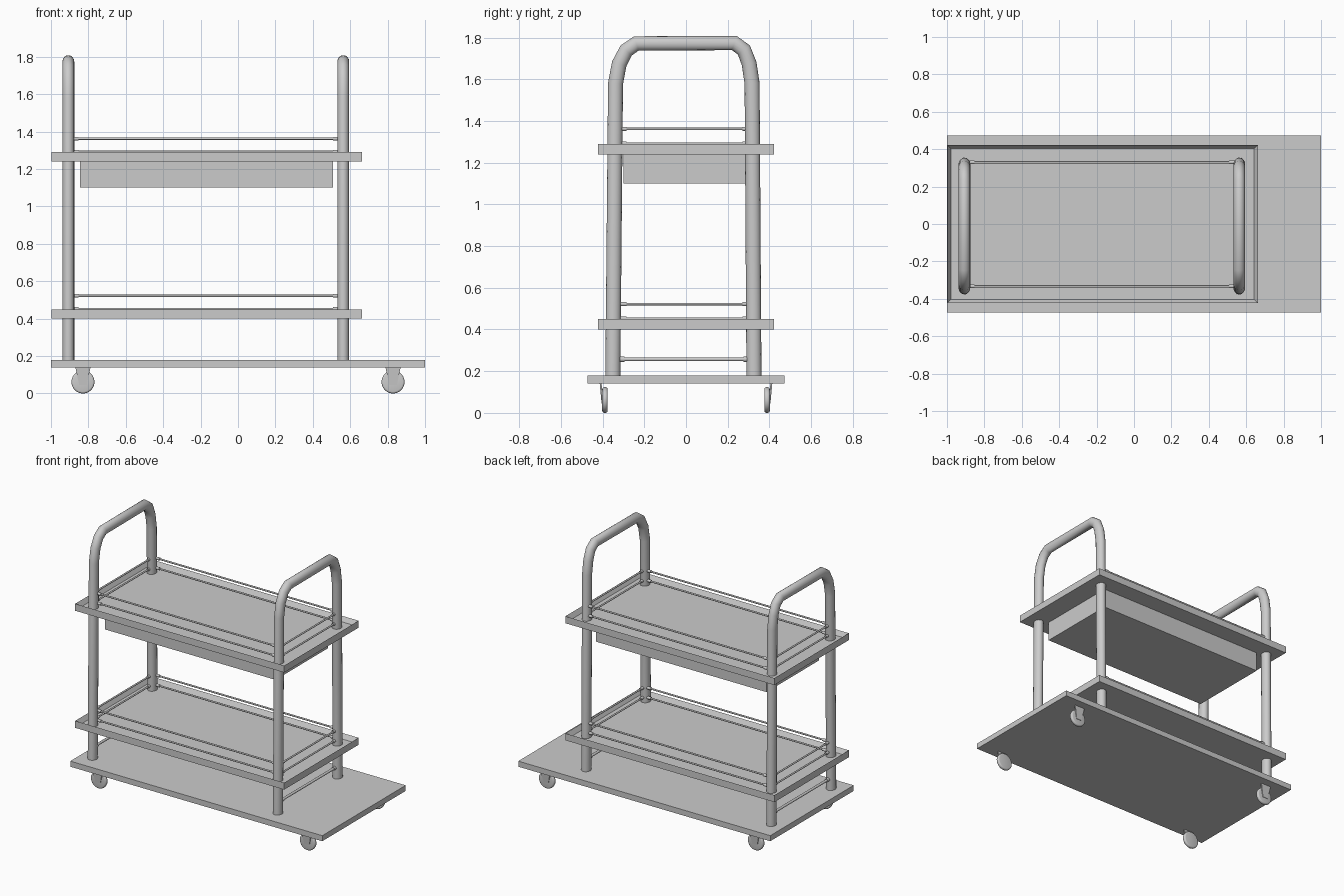
import bpy, bmesh, math
from mathutils import Vector

if "Cube" in bpy.data.objects:
    bpy.data.objects.remove(bpy.data.objects["Cube"])

LEFT_X, RIGHT_X = -0.907, 0.563      # the two tubular frames
TRAYS = (0.40, 1.24)                 # underside height of each tray


def finish(name, bm, smooth=False):
    bmesh.ops.recalc_face_normals(bm, faces=bm.faces)
    me = bpy.data.meshes.new(name)
    bm.to_mesh(me)
    bm.free()
    ob = bpy.data.objects.new(name, me)
    bpy.context.collection.objects.link(ob)
    if smooth:
        bpy.ops.object.select_all(action='DESELECT')
        bpy.context.view_layer.objects.active = ob
        ob.select_set(True)
        bpy.ops.object.shade_smooth_by_angle(angle=math.radians(35))
    return ob


def add_box(bm, lo, hi):
    verts = bmesh.ops.create_cube(bm, size=1)['verts']
    for v in verts:
        v.co = [l if c < 0 else h for c, l, h in zip(v.co, lo, hi)]
    return verts


def box(name, lo, hi):
    bm = bmesh.new()
    add_box(bm, lo, hi)
    return finish(name, bm)


def add_rod(bm, a, b, r, sides=12):
    a, b = Vector(a), Vector(b)
    d = b - a
    verts = bmesh.ops.create_cone(bm, cap_ends=True, segments=sides, radius1=r,
                                  radius2=r, depth=d.length)['verts']
    bmesh.ops.rotate(bm, verts=verts, matrix=d.to_track_quat('Z', 'Y').to_matrix())
    bmesh.ops.translate(bm, verts=verts, vec=(a + b) / 2)


def rail(name, a, b, r=0.006):
    # thin rod with a thicker collar at each end
    a, b = Vector(a), Vector(b)
    u = (b - a).normalized()
    bm = bmesh.new()
    add_rod(bm, a, b, r)
    add_rod(bm, a - u * 0.015, a + u * 0.025, r + 0.004)
    add_rod(bm, b + u * 0.015, b - u * 0.025, r + 0.004)
    return finish(name, bm, True)


# base board
box("base_board", (-1, -0.473, 0.14), (1, 0.473, 0.18))

# trays: floor panel recessed inside a raised rim
for label, z in zip(("lower", "upper"), TRAYS):
    bm = bmesh.new()
    add_box(bm, (-0.997, -0.422, z), (0.662, 0.422, z + 0.05))
    bm.normal_update()
    top = [f for f in bm.faces if f.normal.z > 0.9]
    bmesh.ops.inset_region(bm, faces=top, thickness=0.027)
    bmesh.ops.translate(bm, verts=top[0].verts, vec=(0, 0, -0.033))
    finish(label + "_tray", bm)

# drawer box under the upper tray
box("drawer_box", (-0.845, -0.30, 1.10), (0.508, 0.294, 1.242))

# tubular arch frames (y, z path)
path = [(-0.351, 0.175), (-0.338, 1.58), (-0.320, 1.675), (-0.287, 1.738),
        (-0.238, 1.772), (0.232, 1.774), (0.278, 1.740), (0.303, 1.675),
        (0.317, 1.58), (0.326, 0.175)]
for label, x in (("left", LEFT_X), ("right", RIGHT_X)):
    cu = bpy.data.curves.new(label + "_frame", 'CURVE')
    cu.dimensions = '3D'
    cu.bevel_depth = 0.036
    cu.bevel_resolution = 6
    cu.use_fill_caps = True
    sp = cu.splines.new('POLY')
    sp.points.add(len(path) - 1)
    for p, (y, z) in zip(sp.points, path):
        p.co = (0, y, z, 1)
    ob = bpy.data.objects.new(label + "_frame", cu)
    ob.location.x = x
    ob.scale.x = 0.88                # slightly oval tube
    bpy.context.collection.objects.link(ob)

# guard rails around each tray, two heights
for label, z in zip(("lower", "upper"), TRAYS):
    for level, h in (("low", z + 0.052), ("high", z + 0.122)):
        for side, y in (("front", -0.333), ("back", 0.330)):
            rail(f"{label}_{level}_{side}_rail", (LEFT_X + 0.03, y, h), (RIGHT_X - 0.03, y, h))
        for side, x in (("left", LEFT_X), ("right", RIGHT_X)):
            rail(f"{label}_{level}_{side}_rail", (x, -0.31, h), (x, 0.295, h))

# cross bars near the base
for side, x in (("left", LEFT_X), ("right", RIGHT_X)):
    rail(side + "_cross_bar", (x, -0.32, 0.257), (x, 0.30, 0.257), 0.009)

# casters: rounded wheel and one tapered outer plate
for sx, lr in ((-1, "left"), (1, "right")):
    for sy, fb in ((-1, "front"), (1, "back")):
        cx = sx * 0.829
        bm = bmesh.new()
        add_rod(bm, (cx, sy * 0.376, 0.0615), (cx, sy * 0.402, 0.0615), 0.0615, 32)
        rims = [e for e in bm.edges if abs(e.verts[0].co.y - e.verts[1].co.y) < 1e-4]
        bmesh.ops.bevel(bm, geom=rims, offset=0.010, segments=3, profile=0.5, affect='EDGES')
        finish(f"{fb}_{lr}_wheel", bm, True)

        bm = bmesh.new()
        for v in add_box(bm, (-1, 0, 0.045), (1, 0.009, 0.142)):
            high = v.co.z > 0.1
            v.co.x = cx + v.co.x * (0.041 if high else 0.020)
            v.co.y = sy * (v.co.y + (0.405 if high else 0.396))
        finish(f"{fb}_{lr}_caster_plate", bm)
